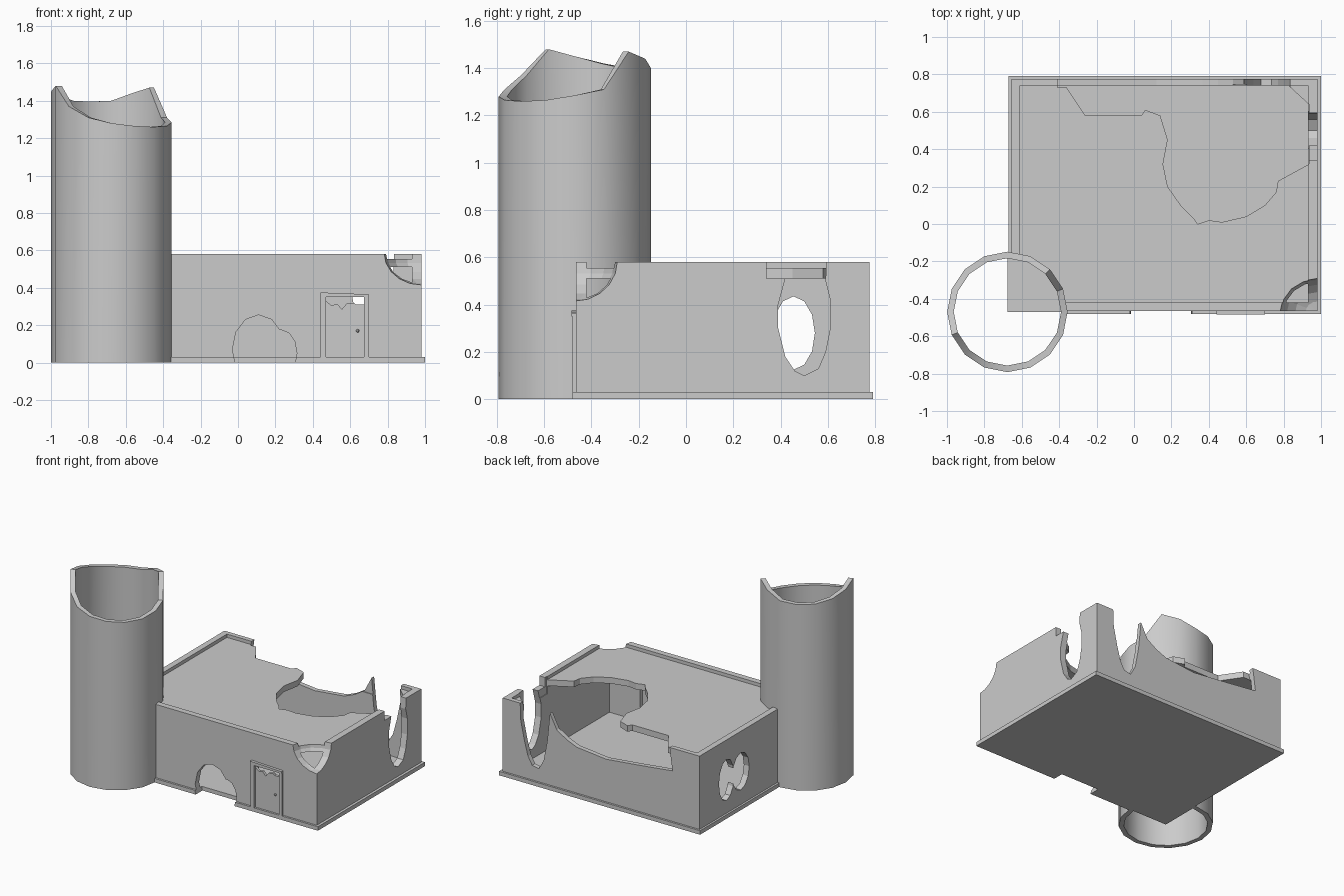
import bpy, bmesh, math
from mathutils import Matrix, Vector

scene_cube = bpy.data.objects.get("Cube")
if scene_cube:
    bpy.data.objects.remove(scene_cube, do_unlink=True)

stone = bpy.data.materials.new("grey stone")
stone.use_nodes = True
stone.diffuse_color = (0.6, 0.6, 0.6, 1)
stone.node_tree.nodes["Principled BSDF"].inputs["Base Color"].default_value = (0.6, 0.6, 0.6, 1)


def finish(name, bm, fix=True):
    if fix:
        bmesh.ops.recalc_face_normals(bm, faces=bm.faces)
    mesh = bpy.data.meshes.new(name)
    bm.to_mesh(mesh)
    bm.free()
    mesh.materials.append(stone)
    ob = bpy.data.objects.new(name, mesh)
    bpy.context.collection.objects.link(ob)
    return ob


def box(name, x, y, z):
    bm = bmesh.new()
    bmesh.ops.create_cube(bm, size=1)
    for v in bm.verts:
        v.co = Vector([a[0] + (c + 0.5) * (a[1] - a[0]) for a, c in zip((x, y, z), v.co)])
    return finish(name, bm)


def prism(name, profile, axis, lo, hi):
    """Extrude a 2D profile along an axis; profile is in the other two axes in order."""
    def place(p, t):
        c = list(p)
        c.insert("xyz".index(axis), t)
        return c
    bm = bmesh.new()
    a = [bm.verts.new(place(p, lo)) for p in profile]
    b = [bm.verts.new(place(p, hi)) for p in profile]
    bm.faces.new(a)
    bm.faces.new(b[::-1])
    for i in range(len(a)):
        j = (i + 1) % len(a)
        bm.faces.new((a[i], b[i], b[j], a[j]))
    return finish(name, bm)


def ellipse(cx, cy, rx, ry, n=12):
    return [(cx + rx * math.cos(math.tau * i / n), cy + ry * math.sin(math.tau * i / n)) for i in range(n)]


def cut(target, cutters):
    for c in cutters:
        c.hide_render = True
        m = target.modifiers.new("cut", "BOOLEAN")
        m.operation, m.solver, m.object = "DIFFERENCE", "EXACT", c
        bpy.context.view_layer.objects.active = target
        bpy.ops.object.modifier_apply(modifier=m.name)


TX, TY, R_OUT, R_IN, SIDES = -0.677, -0.47, 0.322, 0.287, 16

# House shell and foundation
house = box("house_walls", (-0.655, 0.98), (-0.465, 0.775), (0.03, 0.58))
base = box("foundation", (-0.67, 1.0), (-0.48, 0.79), (0, 0.03))

room = box("room_cutter", (-0.61, 0.93), (-0.42, 0.74), (-0.1, 0.51))
recess = box("parapet_cutter", (-0.61, 0.93), (-0.42, 0.74), (0.555, 0.7))
shaft = prism("shaft_cutter", ellipse(TX, TY, 0.305, 0.305, SIDES), "z", -0.1, 0.8)

# Broken roof
roof_hole = prism("roof_cutter", [
    (-0.37, 0.745), (-0.26, 0.58), (0.04, 0.58), (0.06, 0.61), (0.14, 0.58), (0.18, 0.45),
    (0.155, 0.32), (0.18, 0.2), (0.25, 0.1), (0.32, 0.03), (0.34, 0), (0.4, 0.02), (0.47, 0.01),
    (0.6, 0.04), (0.7, 0.1), (0.76, 0.17), (0.77, 0.23), (0.935, 0.32), (0.935, 0.64),
    (0.88, 0.69), (0.82, 0.745)], "z", 0.45, 0.7)

# Broken back wall, right wall, left window and front arch
back_hole = prism("back_cutter", [
    (0.84, 0.7), (0.83, 0.45), (0.8, 0.31), (0.77, 0.2), (0.735, 0.14), (0.68, 0.13), (0.64, 0.2),
    (0.61, 0.355), (0.595, 0.5), (0.588, 0.57), (0.53, 0.46), (0.45, 0.41), (0.365, 0.375),
    (0.12, 0.35), (-0.17, 0.38), (-0.43, 0.41), (-0.39, 0.7)], "y", 0.73, 0.85)
side_hole = prism("side_cutter", [
    (0.34, 0.7), (0.34, 0.51), (0.42, 0.51), (0.39, 0.4), (0.39, 0.3), (0.42, 0.18), (0.46, 0.12),
    (0.5, 0.1), (0.56, 0.13), (0.59, 0.2), (0.61, 0.3), (0.61, 0.42), (0.59, 0.5), (0.6, 0.7)],
    "x", 0.92, 1.1)
windows = [prism("window_cutter", ellipse(y, 0.28, r, h), "x", -0.75, -0.6)
           for y, r, h in ((0.455, 0.09, 0.155), (0.285, 0.1, 0.14))]
arches = [prism("arch_cutter", ellipse(x, z, r, h), "y", -0.6, -0.4)
          for x, z, r, h in ((0.11, 0.07, 0.14, 0.185), (0.23, 0.05, 0.085, 0.125))]

# Bite out of the front corner
bm = bmesh.new()
bmesh.ops.create_uvsphere(bm, u_segments=16, v_segments=10, radius=1,
                          matrix=Matrix.Translation((0.98, -0.47, 0.585)) @ Matrix.Diagonal((0.2, 0.18, 0.17, 1)))
corner = finish("corner_cutter", bm)

doorway = box("doorway_cutter", (0.47, 0.675), (-0.6, -0.4), (0.02, 0.35))

cut(house, [room, recess, shaft, roof_hole, back_hole, side_hole, corner, doorway] + windows + arches)
cut(base, [shaft] + arches)
for c in [room, recess, shaft, roof_hole, back_hole, side_hole, corner, doorway] + windows + arches:
    bpy.data.objects.remove(c, do_unlink=True)

# Underside of the foundation corner inside the tower, facing down
bm = bmesh.new()
fan = [bm.verts.new((TX, TY, 0))]
for i in range(5):
    a = math.tau * i / SIDES
    fan.append(bm.verts.new((TX + 0.305 * math.cos(a), TY + 0.305 * math.sin(a), 0)))
bm.faces.new(fan[::-1])
finish("foundation_underside", bm, fix=False)

# Tower: hollow tube with a broken rim
rim = [1.285, 1.31, 1.47, 1.44, 1.4, 1.395, 1.4, 1.42, 1.45, 1.48, 1.37, 1.31, 1.28, 1.265, 1.26, 1.265]
bm = bmesh.new()
rings = []
for r, top in ((R_OUT, False), (R_OUT, True), (R_IN, True), (R_IN, False)):
    ring = []
    for i, h in enumerate(rim):
        a = math.tau * i / SIDES
        ring.append(bm.verts.new((TX + r * math.cos(a), TY + r * math.sin(a), h if top else 0)))
    rings.append(ring)
for k in range(4):
    p, q = rings[k], rings[(k + 1) % 4]
    for i in range(SIDES):
        j = (i + 1) % SIDES
        bm.faces.new((p[i], p[j], q[j], q[i]))
tower = finish("tower", bm)
bpy.ops.object.select_all(action="DESELECT")
tower.select_set(True)
bpy.context.view_layer.objects.active = tower
bpy.ops.object.shade_smooth_by_angle(angle=math.radians(35))

# Door with a splintered top, its frame and knob
prism("door", [(0.47, 0.03), (0.675, 0.03), (0.675, 0.31), (0.63, 0.31), (0.62, 0.32), (0.58, 0.315),
               (0.555, 0.285), (0.53, 0.315), (0.5, 0.305), (0.47, 0.33)], "y", -0.465, -0.445)
for name, x in (("door_frame_right", (0.44, 0.47)), ("door_frame_left", (0.675, 0.7))):
    box(name, x, (-0.48, -0.44), (0.03, 0.35))
prism("door_lintel", [(0.44, 0.35), (0.7, 0.35), (0.7, 0.365), (0.44, 0.375)], "y", -0.485, -0.44)
bm = bmesh.new()
bmesh.ops.create_icosphere(bm, subdivisions=2, radius=0.009, matrix=Matrix.Translation((0.64, -0.472, 0.17)))
finish("door_knob", bm)
